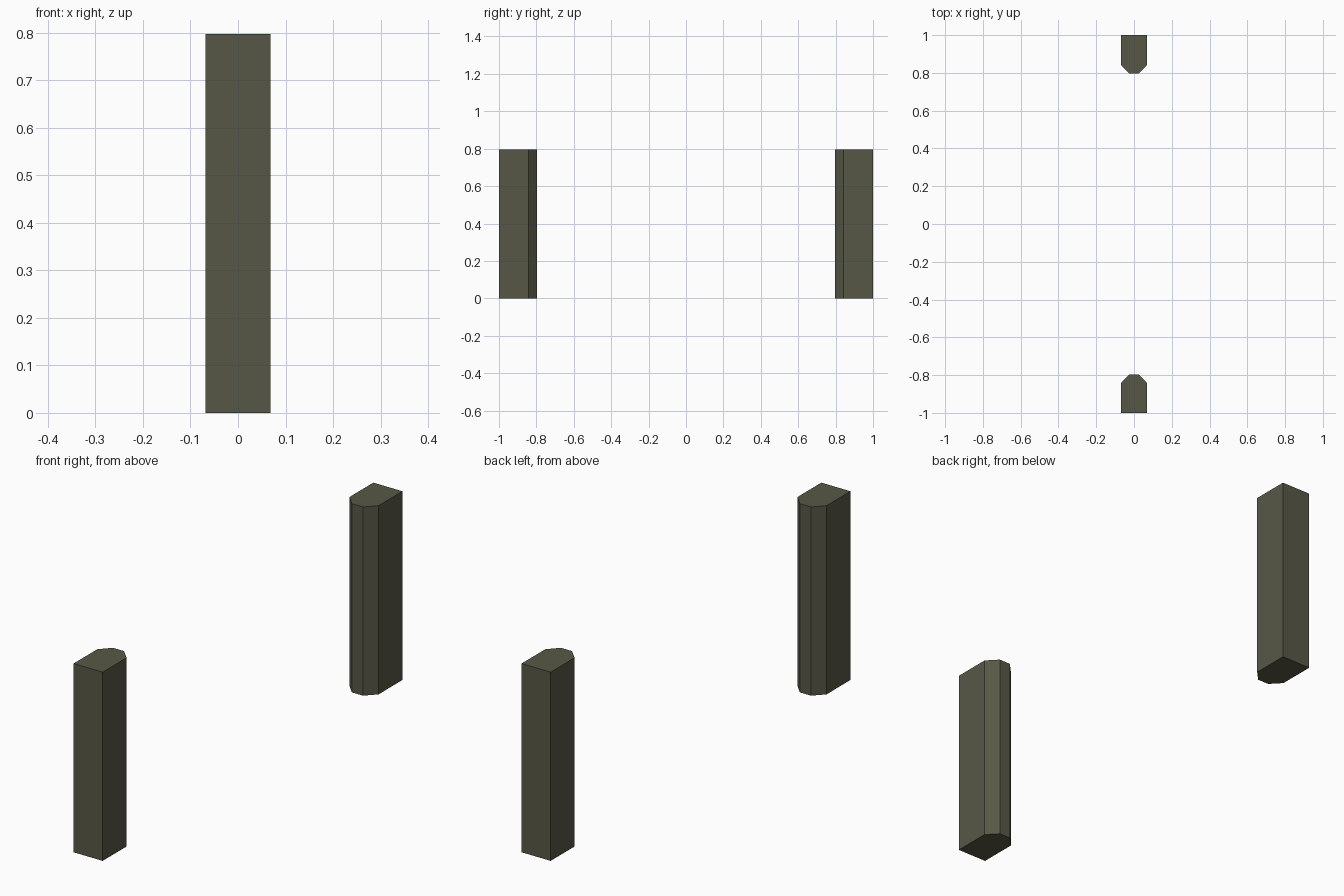
import bpy, bmesh

if "Cube" in bpy.data.objects:
    bpy.data.objects.remove(bpy.data.objects["Cube"])

mat = bpy.data.materials.new("dark olive grey")
mat.diffuse_color = (0.097, 0.097, 0.062, 1)
mat.use_nodes = True
mat.node_tree.nodes["Principled BSDF"].inputs["Base Color"].default_value = mat.diffuse_color

HEIGHT = 0.797
# Half cross-section (x, y): flat outer back, chamfered inner nose
HALF = [(0.068, 1.0), (0.068, 0.841), (0.026, 0.797)]


def post(name, side):
    """Extrude the chamfered profile upwards; side is -1 (front) or 1 (back)."""
    outline = HALF + [(-x, y) for x, y in reversed(HALF)]
    bm = bmesh.new()
    base = bm.faces.new([bm.verts.new((x, side * y, 0)) for x, y in outline])
    top = bmesh.ops.extrude_face_region(bm, geom=[base], use_keep_orig=True)
    verts = [g for g in top["geom"] if isinstance(g, bmesh.types.BMVert)]
    bmesh.ops.translate(bm, verts=verts, vec=(0, 0, HEIGHT))
    bmesh.ops.recalc_face_normals(bm, faces=bm.faces)
    me = bpy.data.meshes.new(name)
    bm.to_mesh(me)
    bm.free()
    me.materials.append(mat)
    bpy.context.collection.objects.link(bpy.data.objects.new(name, me))


# The two facing posts
post("front_post", -1)
post("back_post", 1)
